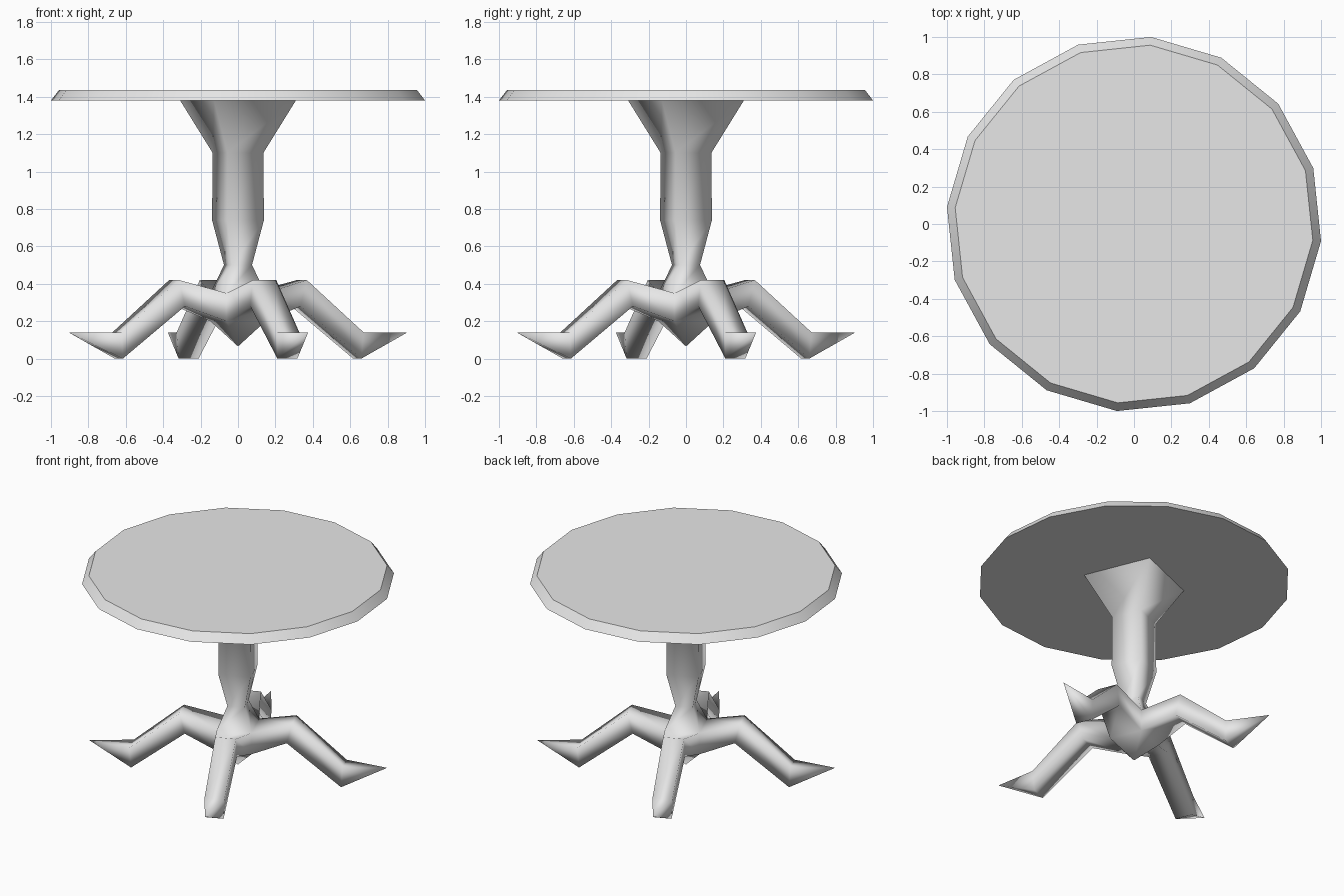
import bpy, bmesh
from math import sin, cos, radians, pi

if "Cube" in bpy.data.objects:
    bpy.data.objects.remove(bpy.data.objects["Cube"])

grey = bpy.data.materials.new("plain grey")
grey.use_nodes = True
colour = (0.8, 0.8, 0.8, 1)
grey.diffuse_color = colour
grey.node_tree.nodes["Principled BSDF"].inputs["Base Color"].default_value = colour


def ring(bm, sides, radius, z, turn):
    angles = [turn + 2 * pi * i / sides for i in range(sides)]
    return [bm.verts.new((radius * cos(a), radius * sin(a), z)) for a in angles]


def bridge(bm, a, b):
    n = len(a)
    return [bm.faces.new((a[i], a[(i + 1) % n], b[(i + 1) % n], b[i])) for i in range(n)]


def finish(bm, name, angle):
    bmesh.ops.recalc_face_normals(bm, faces=bm.faces[:])
    mesh = bpy.data.meshes.new(name)
    bm.to_mesh(mesh)
    bm.free()
    mesh.materials.append(grey)
    obj = bpy.data.objects.new(name, mesh)
    bpy.context.collection.objects.link(obj)
    bpy.ops.object.select_all(action="DESELECT")
    obj.select_set(True)
    bpy.context.view_layer.objects.active = obj
    bpy.ops.object.shade_smooth_by_angle(angle=radians(angle))


# Bevelled sixteen-sided top
bm = bmesh.new()
low = ring(bm, 16, 1.004, 1.38, radians(-5.2))
high = ring(bm, 16, 0.96, 1.437, radians(-5.2))
bridge(bm, low, high)
bm.faces.new(high)
bm.faces.new(low[::-1])
finish(bm, "table_top", 45)

# Square pedestal with a pointed hub, flaring out under the top
LEG_TURN = radians(22.5)
bm = bmesh.new()
profile = [(0.16, 0.2), (0.16, 0.35), (0.081, 0.5), (0.15, 0.74), (0.147, 1.1), (0.335, 1.38)]
rings = [ring(bm, 4, r, z, LEG_TURN - pi / 4) for r, z in profile]
point = bm.verts.new((0, 0, 0.065))
for i in range(4):
    bm.faces.new((point, rings[0][(i + 1) % 4], rings[0][i]))
for a, b in zip(rings[1:], rings[2:]):
    bridge(bm, a, b)
bm.faces.new(rings[-1])

# Four bent legs growing from the hub sides, each ending in a pointed foot
# Section: lower radius, lower z, upper radius, upper z, lower and upper half width
sections = [(0.335, 0.28, 0.37, 0.42, 0.068, 0.068),
            (0.69, 0.0, 0.70, 0.14, 0.058, 0.065)]
for i in range(4):
    a = LEG_TURN + i * pi / 2

    def place(r, side, z):
        return bm.verts.new((r * cos(a) - side * sin(a), r * sin(a) + side * cos(a), z))

    j = (i + 1) % 4
    last = [rings[0][i], rings[0][j], rings[1][j], rings[1][i]]
    for r0, z0, r1, z1, w0, w1 in sections:
        new = [place(r0, -w0, z0), place(r0, w0, z0), place(r1, w1, z1), place(r1, -w1, z1)]
        bridge(bm, last, new)
        last = new
    tip = place(0.98, 0, 0.14)
    for k in range(4):
        bm.faces.new((last[k], last[(k + 1) % 4], tip))
finish(bm, "pedestal_and_legs", 100)
